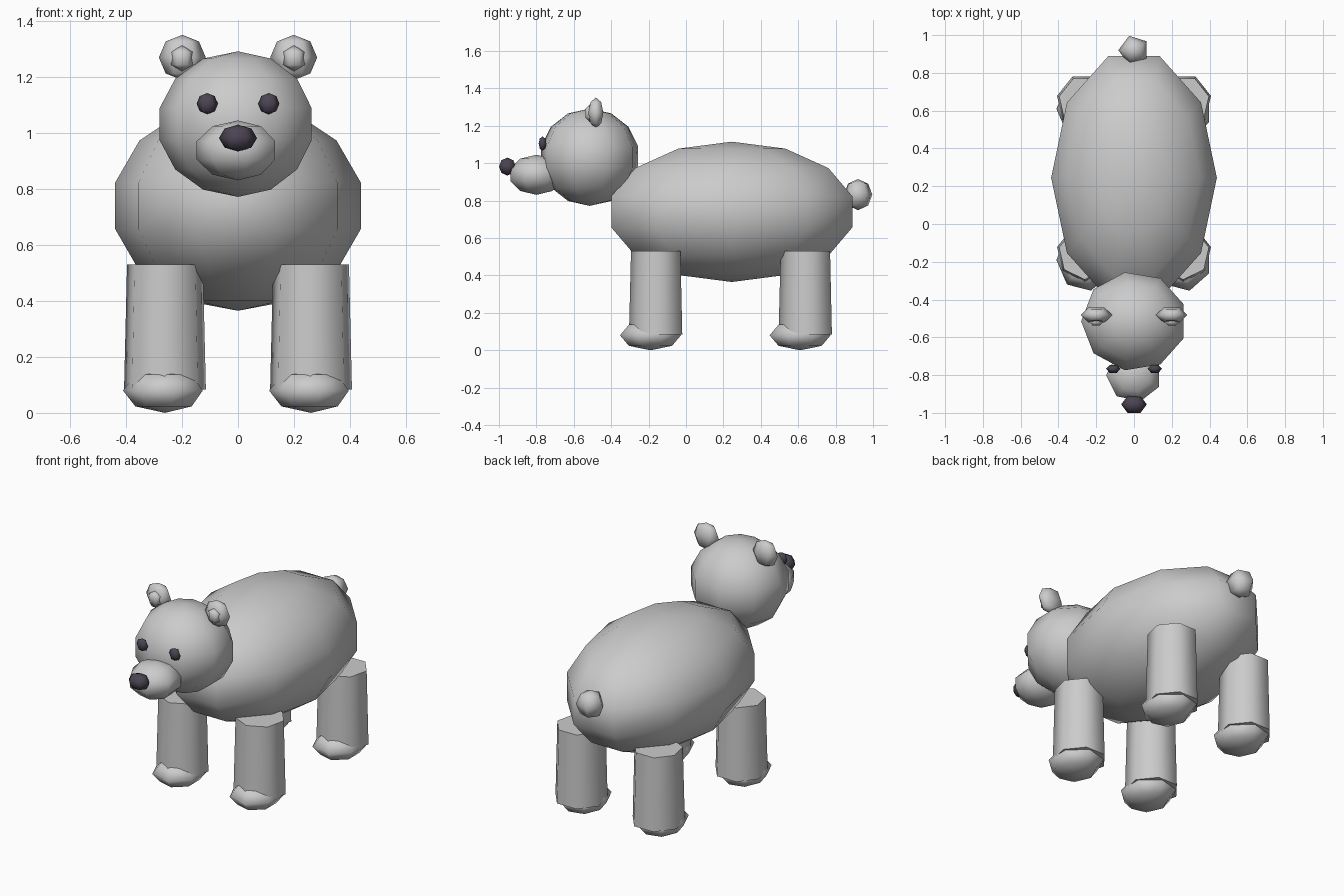
import bpy
import bmesh
from math import sin, cos, pi, tau

default = bpy.data.objects.get("Cube")
if default:
    bpy.data.objects.remove(default)


def make_material(name, color):
    mat = bpy.data.materials.new(name)
    mat.use_nodes = True
    mat.diffuse_color = color
    bsdf = next(n for n in mat.node_tree.nodes if n.type == 'BSDF_PRINCIPLED')
    bsdf.inputs["Base Color"].default_value = color
    return mat


FUR = make_material("grey fur", (0.60, 0.60, 0.60, 1))
DARK = make_material("dark plum", (0.07, 0.058, 0.085, 1))


def finish(bm, name, location, mat):
    bmesh.ops.recalc_face_normals(bm, faces=bm.faces)
    mesh = bpy.data.meshes.new(name)
    bm.to_mesh(mesh)
    bm.free()
    mesh.materials.append(mat)
    obj = bpy.data.objects.new(name, mesh)
    obj.location = location
    bpy.context.collection.objects.link(obj)
    return obj


def ball(name, location, radii, segments, rings, mat=FUR):
    """Smooth low-poly ellipsoid whose first meridian lies on -x."""
    rx, ry, rz = radii
    bm = bmesh.new()
    top = bm.verts.new((0, 0, rz))
    bottom = bm.verts.new((0, 0, -rz))
    loops = []
    for i in range(1, rings):
        t = pi * i / rings
        loops.append([bm.verts.new((-rx * sin(t) * cos(tau * k / segments),
                                    ry * sin(t) * sin(tau * k / segments),
                                    rz * cos(t))) for k in range(segments)])
    for k in range(segments):
        n = (k + 1) % segments
        bm.faces.new((top, loops[0][k], loops[0][n]))
        bm.faces.new((bottom, loops[-1][n], loops[-1][k]))
        for a, b in zip(loops, loops[1:]):
            bm.faces.new((a[k], b[k], b[n], a[n]))
    for face in bm.faces:
        face.smooth = True
    return finish(bm, name, location, mat)


def tapered_leg(name, location, r_top, r_bottom, height, sides=7):
    """Tapered prism with smooth sides, flat caps and a corner facing -y."""
    bm = bmesh.new()
    low, high = [[bm.verts.new((r * sin(tau * k / sides), -r * cos(tau * k / sides), z))
                  for k in range(sides)] for r, z in ((r_bottom, 0), (r_top, height))]
    for k in range(sides):
        n = (k + 1) % sides
        bm.faces.new((low[k], low[n], high[n], high[k])).smooth = True
    for cap in (low, high):
        for edge in bm.faces.new(cap).edges:
            edge.smooth = False
    return finish(bm, name, location, FUR)


# Torso, head and tail
ball("body", (0, 0.245, 0.74), (0.45, 0.695, 0.375), 10, 7)
ball("head", (0, -0.515, 1.032), (0.287, 0.27, 0.26), 9, 7)
ball("tail", (0, 0.92, 0.832), (0.083, 0.08, 0.083), 5, 4)

# Muzzle
ball("snout", (0, -0.80, 0.938), (0.155, 0.15, 0.107), 7, 5)
ball("nose", (0, -0.955, 0.982), (0.068, 0.052, 0.048), 6, 4, DARK)

for side, x in (("left", 1), ("right", -1)):
    # Ears and eyes
    ball(side + "_ear", (0.199 * x, -0.482, 1.27), (0.084, 0.046, 0.081), 6, 4)
    ball(side + "_inner_ear", (0.20 * x, -0.515, 1.267), (0.046, 0.03, 0.046), 6, 3)
    ball(side + "_eye", (0.11 * x, -0.767, 1.105), (0.038, 0.024, 0.038), 6, 4, DARK)
    # Legs and paws
    for end, y in (("front", 0), ("back", 0.8)):
        tapered_leg(f"{end}_{side}_leg", (0.261 * x, y - 0.155, 0.083), 0.139, 0.15, 0.447)
        ball(f"{end}_{side}_paw", (0.261 * x, y - 0.19, 0.08), (0.15, 0.167, 0.08), 7, 4)
